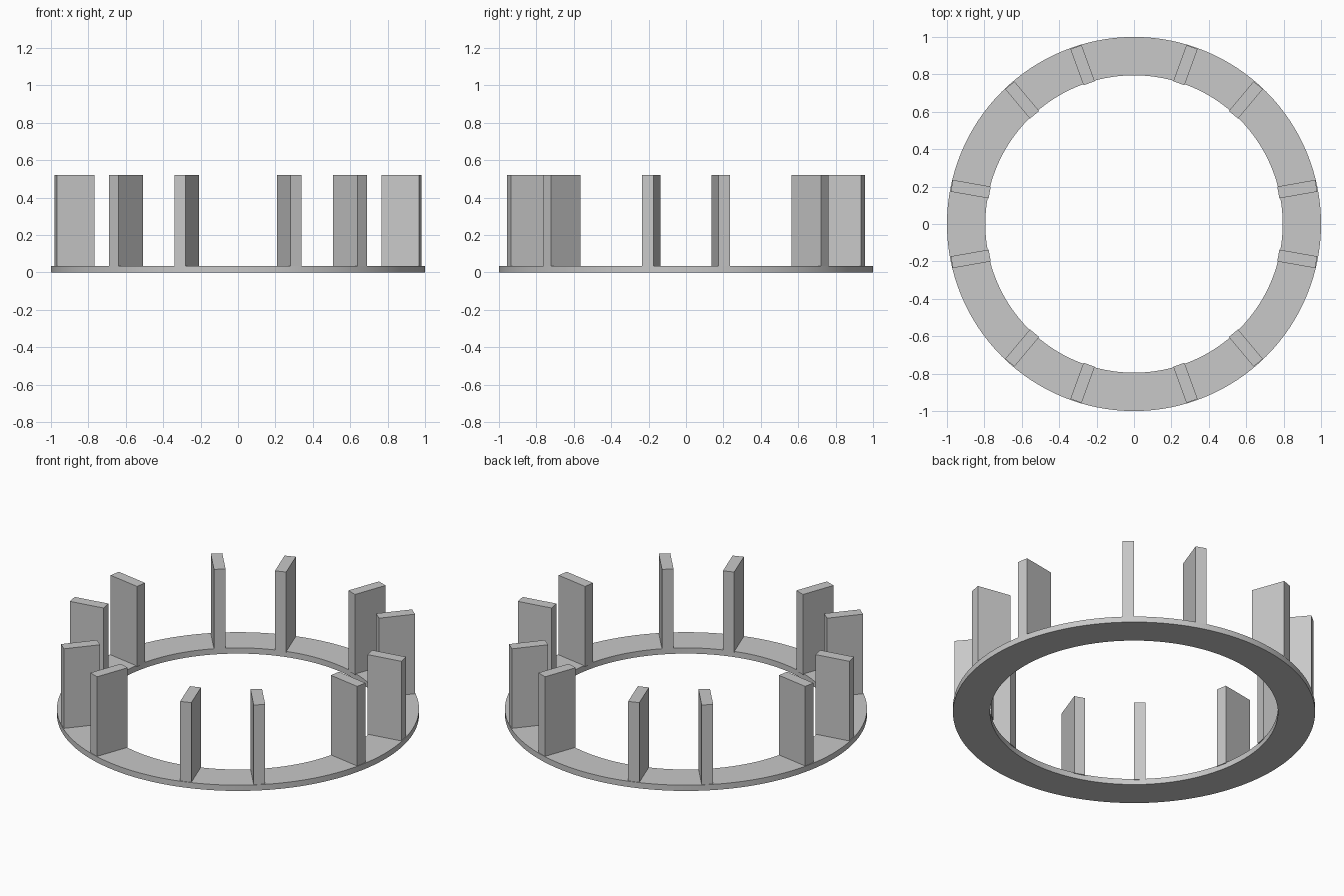
import bpy, bmesh, math
from mathutils import Matrix

cube = bpy.data.objects.get("Cube")
if cube:
    bpy.data.objects.remove(cube, do_unlink=True)

OUTER, INNER, BASE_H = 1.0, 0.795, 0.035
POST_IN, POST_OUT, POST_T, TOP = 0.789, 0.995, 0.064, 0.52

grey = bpy.data.materials.new("light grey")
grey.use_nodes = True
grey.diffuse_color = (0.58, 0.58, 0.58, 1)
grey.node_tree.nodes["Principled BSDF"].inputs["Base Color"].default_value = (0.58, 0.58, 0.58, 1)


def make_object(name, bm):
    bmesh.ops.recalc_face_normals(bm, faces=bm.faces)
    mesh = bpy.data.meshes.new(name)
    bm.to_mesh(mesh)
    bm.free()
    mesh.materials.append(grey)
    obj = bpy.data.objects.new(name, mesh)
    bpy.context.collection.objects.link(obj)
    return obj


# Flat base ring: a rectangular section swept round the z axis
bm = bmesh.new()
section = [(INNER, 0), (OUTER, 0), (OUTER, BASE_H), (INNER, BASE_H)]
verts = [bm.verts.new((r, 0, z)) for r, z in section]
edges = [bm.edges.new((verts[i], verts[(i + 1) % 4])) for i in range(4)]
bmesh.ops.spin(bm, geom=verts + edges, cent=(0, 0, 0), axis=(0, 0, 1),
               angle=math.tau, steps=128, use_merge=True)
bmesh.ops.remove_doubles(bm, verts=bm.verts, dist=0.0001)
ring = make_object("base_ring", bm)
bpy.context.view_layer.objects.active = ring
ring.select_set(True)
bpy.ops.object.shade_smooth_by_angle(angle=math.radians(30))
ring.select_set(False)


# Upright post: one long side lies on the radial line at the given angle
def add_post(name, degrees, side):
    bottom = BASE_H - 0.005
    bm = bmesh.new()
    bmesh.ops.create_cube(bm, size=1)
    bmesh.ops.scale(bm, vec=(POST_OUT - POST_IN, POST_T, TOP - bottom), verts=bm.verts)
    bmesh.ops.translate(bm, vec=((POST_IN + POST_OUT) / 2, side * POST_T / 2,
                                 (TOP + bottom) / 2), verts=bm.verts)
    bmesh.ops.rotate(bm, cent=(0, 0, 0), verts=bm.verts,
                     matrix=Matrix.Rotation(math.radians(degrees), 3, 'Z'))
    make_object(name, bm)


# Six mirrored pairs of posts, each pair framing a 20 degree opening
for k in range(6):
    add_post(f"post_{k + 1}_a", 60 * k + 10, 1)
    add_post(f"post_{k + 1}_b", 60 * k - 10, -1)
